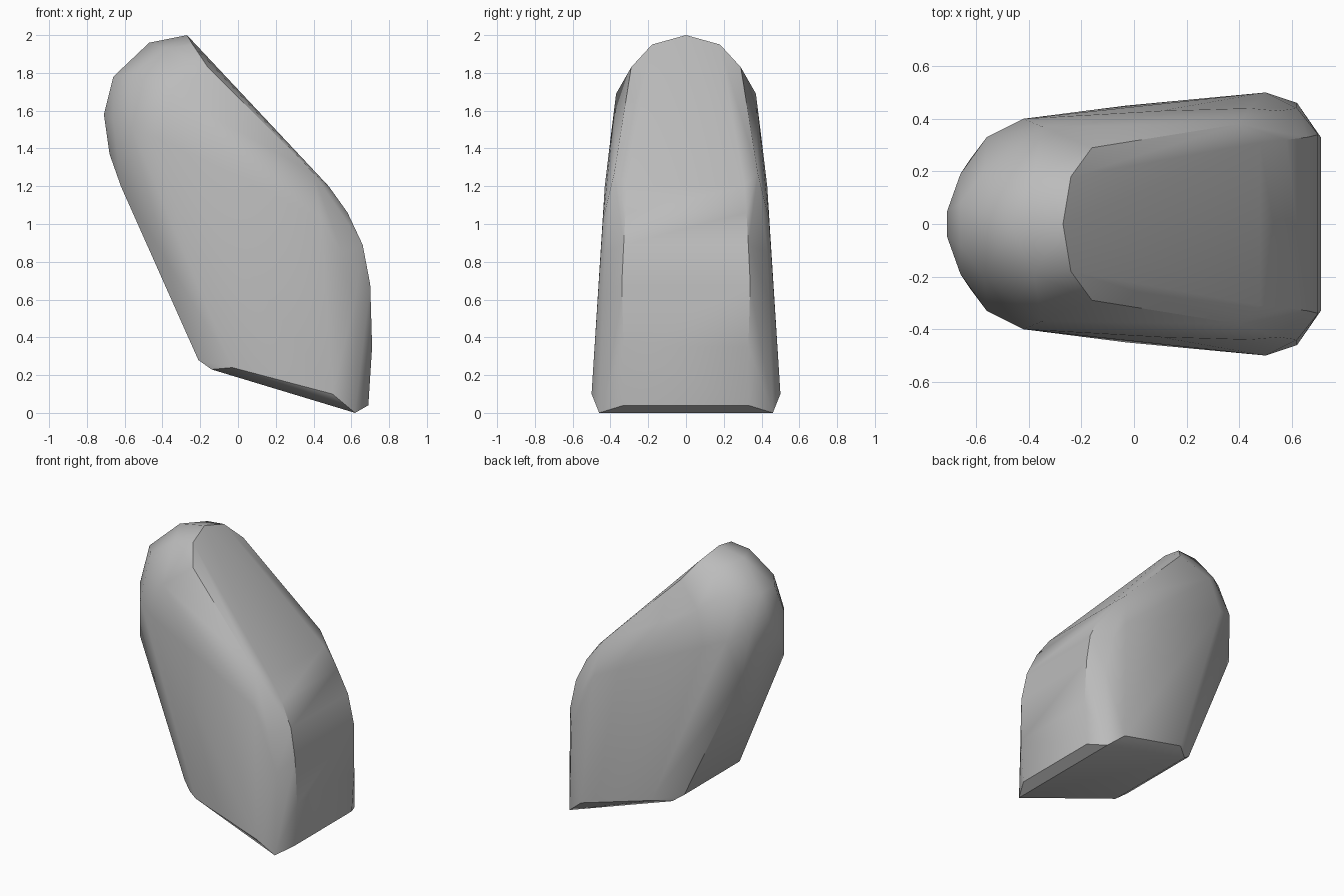
import bpy, bmesh, math

cube = bpy.data.objects.get("Cube")
if cube:
    bpy.data.objects.remove(cube, do_unlink=True)

# One flat grey stone colour
grey = bpy.data.materials.new("stone grey")
grey.use_nodes = True
colour = (0.5, 0.5, 0.5, 1)
grey.diffuse_color = colour
grey.node_tree.nodes["Principled BSDF"].inputs["Base Color"].default_value = colour

# Corner points of one half (x, half width, z), mirrored across y
rounded_head = [(-.27, 0, 2), (-.24, .18, 1.95), (-.16, .29, 1.83),
                (-.47, 0, 1.96), (-.38, .19, 1.93), (-.66, .08, 1.78),
                (-.57, .2, 1.79), (-.45, .29, 1.77), (-.35, .37, 1.69),
                (-.71, .05, 1.58), (-.66, .19, 1.55), (-.56, .33, 1.5),
                (-.42, .4, 1.45), (-.68, .12, 1.37), (-.62, .25, 1.2)]
shoulder = [(.48, .31, 1.2), (.4, .38, 1.27), (.44, .44, 1.02),
            (.1, .43, 1.2), (.58, .32, 1.06), (.66, .33, .89),
            (.55, .43, .85), (.7, .34, .68), (.62, .44, .6)]
slanted_foot = [(-.21, .32, .28), (-.14, .36, .23), (-.03, .45, .24),
                (.5, .5, .1), (.62, .46, 0), (.69, .33, .04), (.71, .33, .35)]

# Leaning boulder wrapped around the points
bm = bmesh.new()
for x, y, z in rounded_head + shoulder + slanted_foot:
    for side in ((1, -1) if y else (1,)):
        bm.verts.new((x, y * side, z))
hull = bmesh.ops.convex_hull(bm, input=bm.verts[:])
loose = {g for g in hull["geom_interior"] + hull["geom_unused"]
         if isinstance(g, bmesh.types.BMVert)}
bmesh.ops.delete(bm, geom=list(loose), context='VERTS')
bmesh.ops.dissolve_limit(bm, angle_limit=math.radians(2),
                         verts=bm.verts[:], edges=bm.edges[:])
bmesh.ops.recalc_face_normals(bm, faces=bm.faces[:])

mesh = bpy.data.meshes.new("boulder")
bm.to_mesh(mesh)
bm.free()
mesh.materials.append(grey)
boulder = bpy.data.objects.new("boulder", mesh)
bpy.context.collection.objects.link(boulder)
bpy.context.view_layer.objects.active = boulder
boulder.select_set(True)
bpy.ops.object.shade_smooth_by_angle(angle=math.radians(35))
